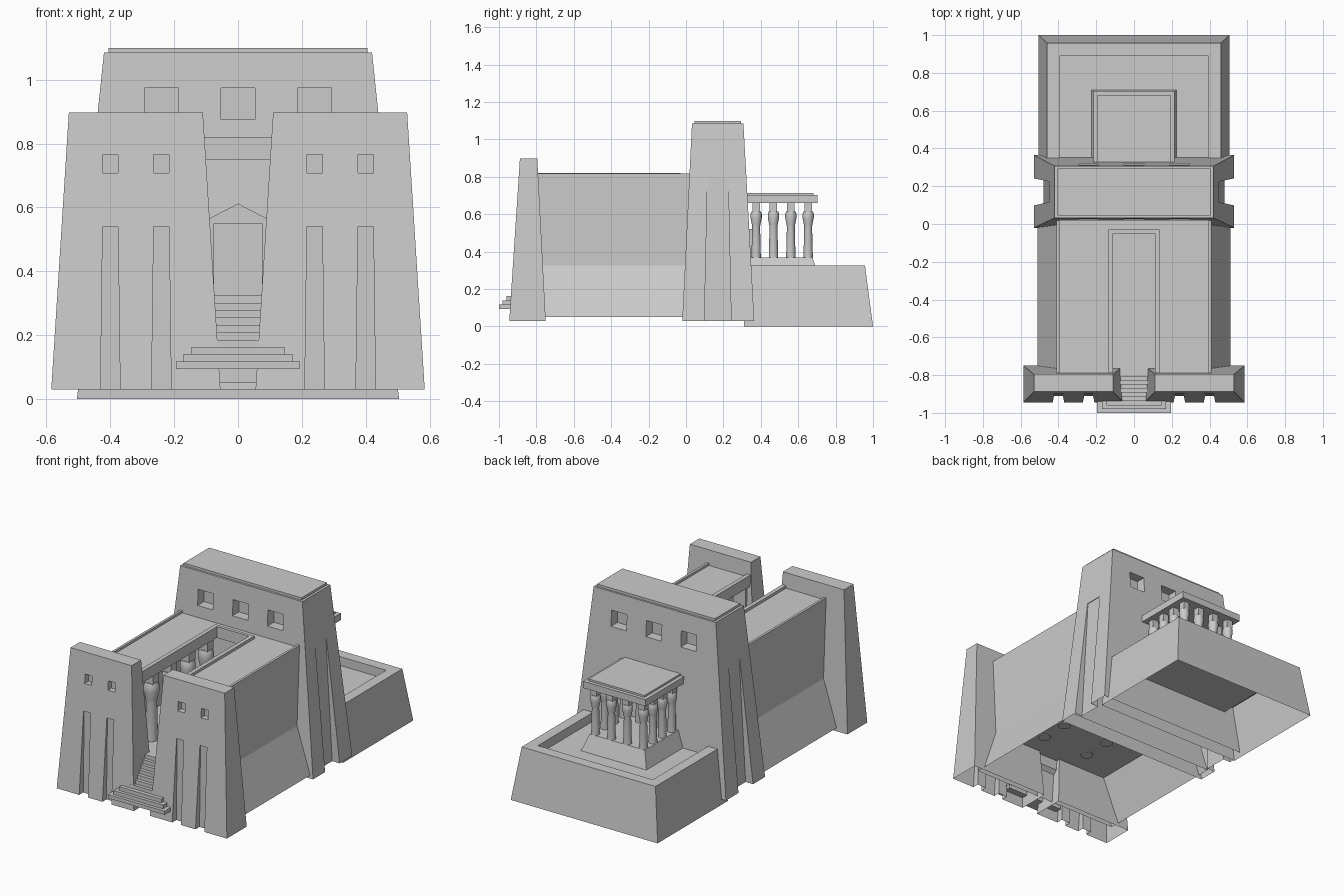
import bpy, bmesh, math

if "Cube" in bpy.data.objects:
    bpy.data.objects.remove(bpy.data.objects["Cube"])

def finish(name, bm):
    bmesh.ops.recalc_face_normals(bm, faces=bm.faces)
    me = bpy.data.meshes.new(name)
    bm.to_mesh(me)
    bm.free()
    ob = bpy.data.objects.new(name, me)
    bpy.context.collection.objects.link(ob)
    return ob

def loft(name, rings, bottom=True, top=True):
    """Stack of rectangles (x0, x1, y0, y1, z) joined by side walls."""
    bm = bmesh.new()
    rows = []
    for x0, x1, y0, y1, z in rings:
        x0, x1 = min(x0, x1), max(x0, x1)
        rows.append([bm.verts.new((x, y, z)) for x, y in ((x0, y0), (x1, y0), (x1, y1), (x0, y1))])
    for a, b in zip(rows, rows[1:]):
        for i in range(4):
            j = (i + 1) % 4
            bm.faces.new((a[i], a[j], b[j], b[i]))
    if bottom:
        bm.faces.new(rows[0][::-1])
    if top:
        bm.faces.new(rows[-1])
    return finish(name, bm)

def box(name, x0, x1, y0, y1, z0, z1):
    return loft(name, [(x0, x1, y0, y1, z0), (x0, x1, y0, y1, z1)])

def prism(name, pts, axis, a, b):
    """Extrude a 2D outline along x (outline y,z) or y (outline x,z)."""
    bm = bmesh.new()
    put = (lambda p, t: (t, p[0], p[1])) if axis == 'x' else (lambda p, t: (p[0], t, p[1]))
    va = [bm.verts.new(put(p, a)) for p in pts]
    vb = [bm.verts.new(put(p, b)) for p in pts]
    bm.faces.new(va)
    bm.faces.new(vb[::-1])
    for i in range(len(pts)):
        j = (i + 1) % len(pts)
        bm.faces.new((va[i], vb[i], vb[j], va[j]))
    return finish(name, bm)

def carve(ob, cutters, open_z=None):
    """Subtract cutters, then optionally remove the underside at open_z."""
    for c in cutters:
        m = ob.modifiers.new("cut", 'BOOLEAN')
        m.operation, m.solver, m.object = 'DIFFERENCE', 'EXACT', c
    dg = bpy.context.evaluated_depsgraph_get()
    me = bpy.data.meshes.new_from_object(ob.evaluated_get(dg))
    ob.modifiers.clear()
    ob.data = me
    for c in cutters:
        bpy.data.objects.remove(c)
    if open_z is not None:
        bm = bmesh.new()
        bm.from_mesh(me)
        low = [f for f in bm.faces if all(abs(v.co.z - open_z) < 1e-4 for v in f.verts)]
        bmesh.ops.delete(bm, geom=low, context='FACES')
        bm.to_mesh(me)
        bm.free()

def column(name, x, y, z0, h, k, n=16):
    """Papyrus column: turned shaft and capital with a square block on top."""
    prof = [(.025, 0), (.025, .02), (.021, .56), (.023, .6), (.030, .72), (.030, .79), (.025, .84)]
    bm = bmesh.new()
    rows = [[bm.verts.new((x + r * k * math.cos(2 * math.pi * i / n),
                           y + r * k * math.sin(2 * math.pi * i / n), z0 + t * h))
             for i in range(n)] for r, t in prof]
    for a, b in zip(rows, rows[1:]):
        for i in range(n):
            j = (i + 1) % n
            bm.faces.new((a[i], a[j], b[j], b[i])).smooth = True
    bm.faces.new(rows[-1])
    bm.faces.new(rows[0][::-1])
    ob = finish(name, bm)
    ob.data.set_sharp_from_angle(angle=math.radians(35))
    s = .02 * k
    box(name + "_block", x - s, x + s, y - s, y + s, z0 + .83 * h, z0 + h)

# Front gate towers with flagpole slots and small windows
for s in (1, -1):
    tower = loft("gate_tower", [(s * .055, s * .585, -.945, -.75, .03), (s * .11, s * .53, -.888, -.795, .897)])
    cuts = []
    for x in (.24, .40):
        cuts.append(loft("slot_cutter", [(s * (x - .031), s * (x + .031), -1, -.905, 0),
                                         (s * (x - .024), s * (x + .024), -1, -.905, .54)]))
        cuts.append(box("window_cutter", s * (x - .024), s * (x + .024), -1, -.865, .708, .765))
    carve(tower, cuts, .03)

# Great tower with three windows on each face and a slot on each end
great = loft("great_tower", [(-.53, .53, -.02, .365, .03), (-.42, .42, .032, .307, 1.085)])
cuts = []
for x in (-.24, 0, .24):
    for y0, y1 in ((-.1, .085), (.255, .5)):
        cuts.append(box("window_cutter", x - .053, x + .053, y0, y1, .875, .974))
for s in (1, -1):
    cuts.append(loft("slot_cutter", [(s * .48, s * .7, .098, .242, 0), (s * .447, s * .7, .115, .225, .79)]))
carve(great, cuts, .03)
box("great_tower_cap", -.405, .405, .045, .295, 1.08, 1.1)

# Gabled portal at the far end of the hall, and the rear door frame
portal = prism("hall_portal", [(-.13, .32), (.13, .32), (.13, .545), (0, .612), (-.13, .545)], 'y', -.04, .04)
carve(portal, [box("door_cutter", -.075, .075, -.1, -.015, .3, .55)])
box("rear_door_frame", -.075, .075, .3, .353, .36, .52)

# Hall: open flared base with floor, walls, roof halves and kerbs
loft("hall_base", [(-.51, .51, -.81, .06, .05), (-.41, .41, -.81, .06, .325)], bottom=False)
for s in (1, -1):
    box("hall_wall", s * .38, s * .41, -.79, .05, .325, .76)
    box("hall_front_wall", s * .13, s * .40, -.79, -.77, .325, .76)
    box("hall_roof", s * .11, s * .41, -.79, .05, .75, .803)
    box("roof_outer_kerb", s * .395, s * .41, -.79, .04, .80, .817)
    box("roof_inner_kerb", s * .11, s * .135, -.79, -.03, .80, .82)
    for i in range(4):
        column("hall_column", s * .16, -.62 + .178 * i, .32, .435, 1.5)
box("roof_bridge", -.115, .115, -.05, .05, .75, .803)
box("roof_end_kerb", -.115, .115, -.05, -.03, .80, .82)

# Entrance: three landing slabs, then a flight between the gate towers
for i in range(3):
    w = .195 - .025 * i
    box("landing_slab", -w, w, -1 + .02 * i, -.9, .094 + .023 * i, .117 + .023 * i)
n, y0, z0 = 7, -.935, .162
outline = [(y0, z0)]
for i in range(n):
    y, z = y0 + .021 * i, z0 + .0232 * (i + 1)
    outline += [(y, z), (y + .021, z)]
outline += [(y0 + .021 * n, z0 + .1), (y0 + .03, z0 - .02), (y0, z0 - .02)]
prism("entrance_stairs", outline, 'x', -.085, .085)

# Rear terrace with raised rim and sunken floor, open underneath
loft("rear_terrace", [(-.505, .505, .31, 1, 0), (-.46, .46, .31, .957, .325),
                      (-.395, .395, .32, .89, .325), (-.395, .395, .32, .89, .27)], bottom=False)

# Kiosk: sloped platform, ring of columns, slab and cap
loft("kiosk_platform", [(-.225, .225, .3, .71, .27), (-.19, .19, .3, .675, .37)], bottom=False)
for i in range(4):
    for j in range(4):
        if i in (0, 3) or j in (0, 3):
            column("kiosk_column", -.165 + .11 * i, .375 + .0927 * j, .37, .292, 1)
box("kiosk_slab", -.215, .215, .32, .703, .66, .702)
box("kiosk_cap", -.192, .192, .32, .682, .70, .714)
